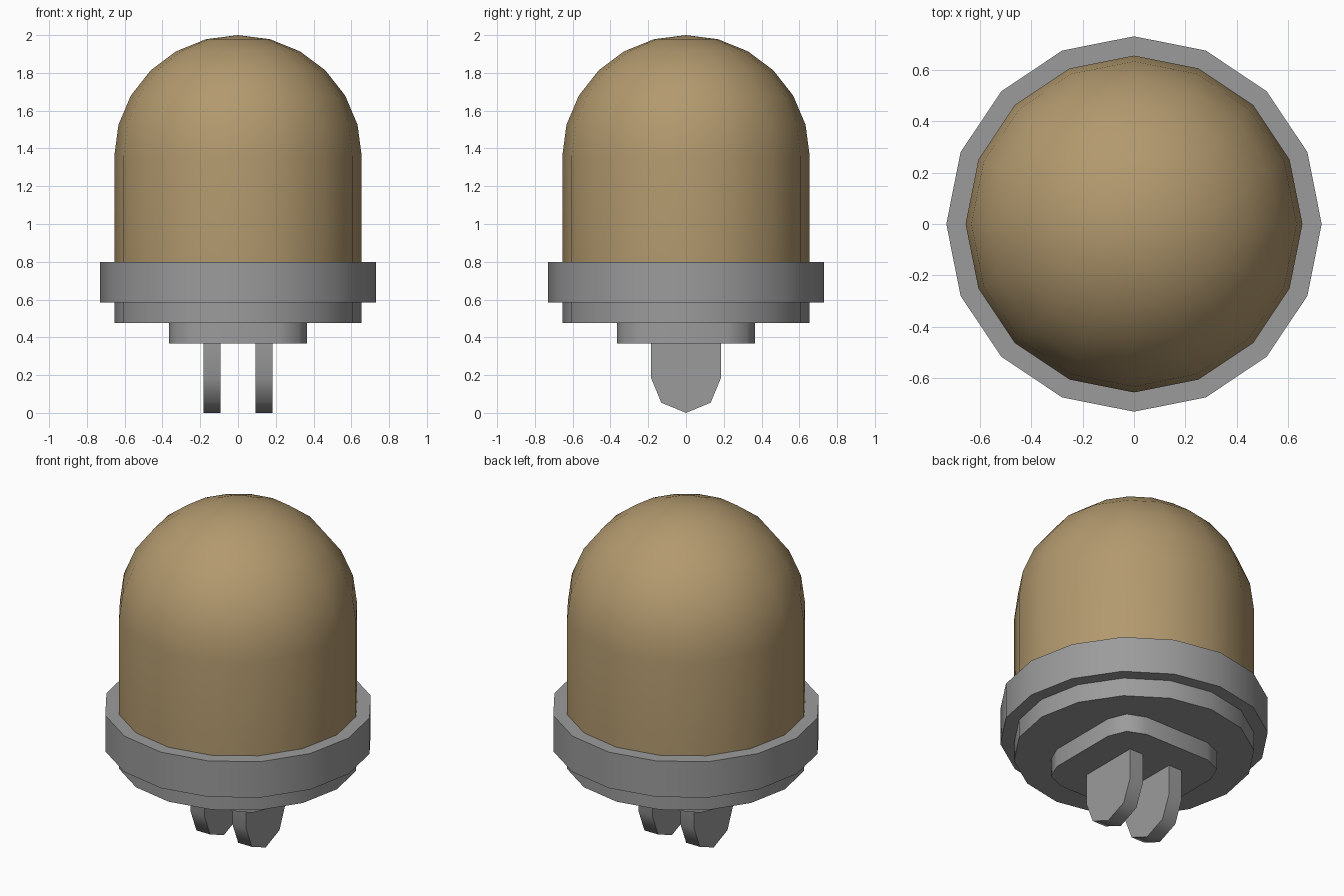
import bpy, bmesh, math
from mathutils import Vector

if "Cube" in bpy.data.objects:
    bpy.data.objects.remove(bpy.data.objects["Cube"])


def material(name, color):
    m = bpy.data.materials.new(name)
    m.diffuse_color = (*color, 1)
    m.use_nodes = True
    m.node_tree.nodes["Principled BSDF"].inputs["Base Color"].default_value = m.diffuse_color
    return m


GREY = material("grey metal", (0.33, 0.33, 0.33))
AMBER = material("amber lens", (0.445, 0.319, 0.156))


def finish(name, bm, mat):
    bmesh.ops.recalc_face_normals(bm, faces=bm.faces)
    mesh = bpy.data.meshes.new(name)
    bm.to_mesh(mesh)
    bm.free()
    mesh.materials.append(mat)
    ob = bpy.data.objects.new(name, mesh)
    bpy.context.collection.objects.link(ob)
    bpy.ops.object.select_all(action='DESELECT')
    ob.select_set(True)
    bpy.context.view_layer.objects.active = ob
    bpy.ops.object.shade_smooth_by_angle(angle=math.radians(50))
    return ob


def prism(name, outline, offset, mat):
    """Extrude a closed 3D outline by an offset."""
    bm = bmesh.new()
    face = bm.faces.new([bm.verts.new(p) for p in outline])
    ext = bmesh.ops.extrude_face_region(bm, geom=[face], use_keep_orig=True)
    moved = [v for v in ext["geom"] if isinstance(v, bmesh.types.BMVert)]
    bmesh.ops.translate(bm, verts=moved, vec=Vector(offset))
    return finish(name, bm, mat)


def circle(r, z, n=16):
    return [(r * math.cos(2 * math.pi * i / n), r * math.sin(2 * math.pi * i / n), z)
            for i in range(n)]


# Lens: straight wall, then a slightly squashed hemisphere
R, SHOULDER, RISE = 0.655, 1.36, 0.64
profile = [(R, 0.79)]
profile += [(R * math.cos(math.radians(a)), SHOULDER + RISE * math.sin(math.radians(a)))
            for a in range(0, 90, 15)]
bm = bmesh.new()
rings = [[bm.verts.new(p) for p in circle(r, z)] for r, z in profile]
for low, high in zip(rings, rings[1:]):
    for i in range(16):
        j = (i + 1) % 16
        bm.faces.new((low[i], low[j], high[j], high[i]))
tip = bm.verts.new((0, 0, 2.0))
for i in range(16):
    bm.faces.new((rings[-1][i], rings[-1][(i + 1) % 16], tip))
bm.faces.new(rings[0][::-1])
finish("lens_dome", bm, AMBER)

# Collar and the smaller step below it
prism("collar", circle(0.73, 0.585), (0, 0, 0.215), GREY)
prism("collar_step", circle(0.655, 0.475), (0, 0, 0.11), GREY)

# Square base plate with rounded corners
HALF, CORNER = 0.365, 0.15
plate = []
for k, (sx, sy) in enumerate([(1, 1), (-1, 1), (-1, -1), (1, -1)]):
    for a in (0, 45, 90):
        t = math.radians(90 * k + a)
        plate.append((sx * (HALF - CORNER) + CORNER * math.cos(t),
                      sy * (HALF - CORNER) + CORNER * math.sin(t), 0.367))
prism("base_plate", plate, (0, 0, 0.108), GREY)

# Pair of prongs with rounded tips
P = 0.185
tab = [(P, 0.367)] + [(P * math.cos(math.radians(a)), P - P * math.sin(math.radians(a)))
                      for a in range(0, 181, 45)] + [(-P, 0.367)]
for side, x in (("left", -0.183), ("right", 0.093)):
    prism(side + "_prong", [(x, y, z) for y, z in tab], (0.09, 0, 0), GREY)
